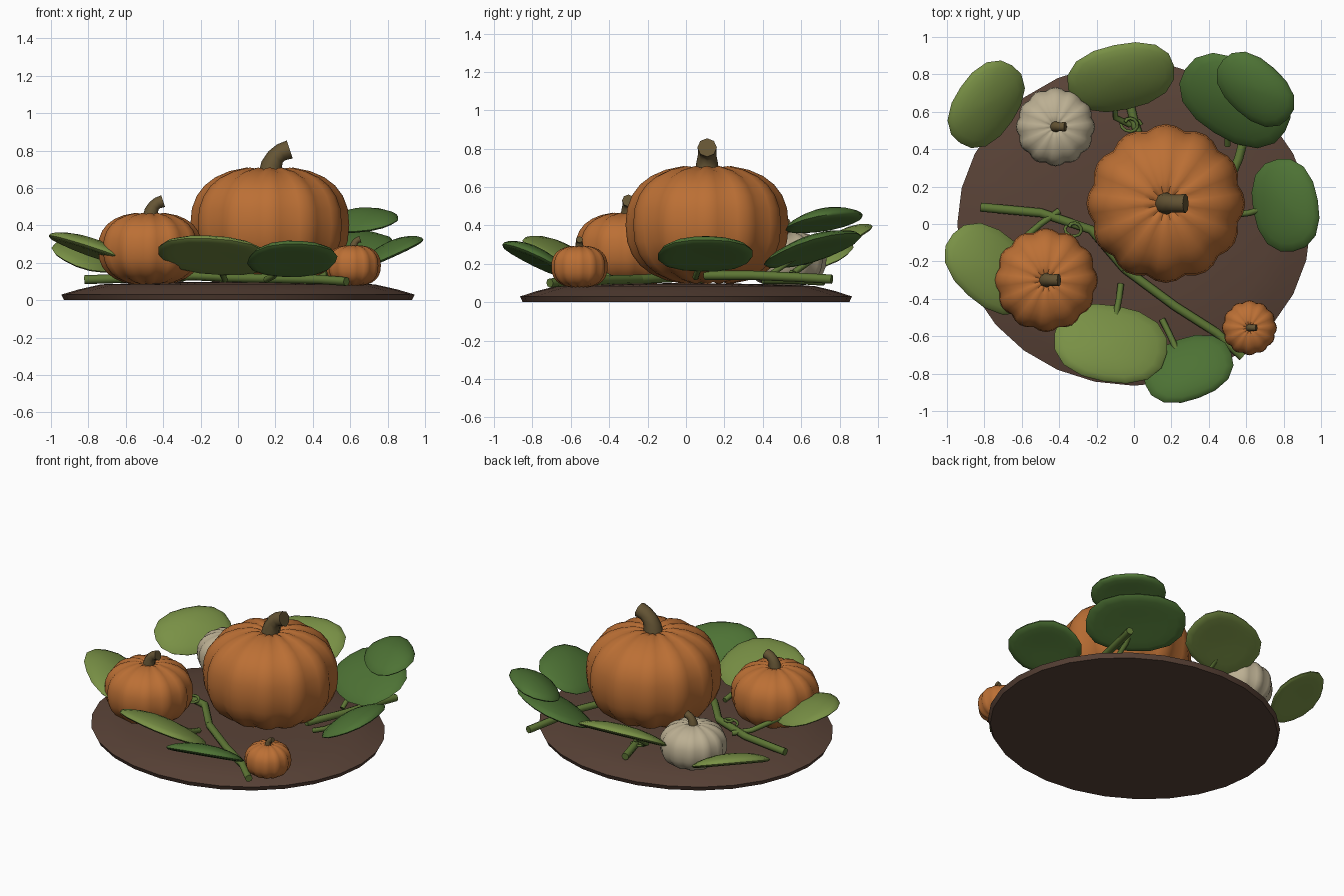
import bpy, bmesh, math
from math import sin, cos, pi, radians

if "Cube" in bpy.data.objects:
    bpy.data.objects.remove(bpy.data.objects["Cube"])


def material(name, rgb):
    m = bpy.data.materials.new(name)
    m.diffuse_color = (*rgb, 1)
    m.use_nodes = True
    m.node_tree.nodes["Principled BSDF"].inputs["Base Color"].default_value = m.diffuse_color
    return m


SOIL = material("soil", (0.10, 0.055, 0.038))
ORANGE = material("orange", (0.50, 0.16, 0.035))
CREAM = material("cream", (0.50, 0.43, 0.29))
STEM = material("stem", (0.13, 0.09, 0.035))
DARK = material("dark_leaf", (0.075, 0.17, 0.035))
LIGHT = material("light_leaf", (0.19, 0.28, 0.06))
VINE = material("vine", (0.11, 0.18, 0.035))


def finish(bm, name, mat, angle=40):
    bmesh.ops.recalc_face_normals(bm, faces=bm.faces)
    me = bpy.data.meshes.new(name)
    bm.to_mesh(me)
    bm.free()
    ob = bpy.data.objects.new(name, me)
    bpy.context.collection.objects.link(ob)
    me.materials.append(mat)
    bpy.ops.object.select_all(action='DESELECT')
    ob.select_set(True)
    bpy.context.view_layer.objects.active = ob
    bpy.ops.object.shade_smooth_by_angle(angle=radians(angle))
    return ob


def lathe(bm, profile, n, shape):
    """Rings from an (r, z) profile; shape(a, r, z) gives the point."""
    rings = [[bm.verts.new(shape(2 * pi * i / n, r, z)) for i in range(n)]
             for r, z in profile]
    for lo, hi in zip(rings, rings[1:]):
        for i in range(n):
            j = (i + 1) % n
            bm.faces.new((lo[i], lo[j], hi[j], hi[i]))
    bm.faces.new(rings[0])
    bm.faces.new(rings[-1])


def tube(name, pts, radii, mat, sides=8):
    """Swept tube with round sections along a smoothed path."""
    cu = bpy.data.curves.new(name, 'CURVE')
    cu.dimensions = '3D'
    cu.bevel_depth = 1
    cu.bevel_resolution = max(0, sides // 2 - 2)
    cu.use_fill_caps = True
    sp = cu.splines.new('POLY')
    sp.points.add(len(pts) - 1)
    for p, co, r in zip(sp.points, pts, radii):
        p.co = (*co, 1)
        p.radius = r
    cu.materials.append(mat)
    ob = bpy.data.objects.new(name, cu)
    bpy.context.collection.objects.link(ob)
    return ob


def pumpkin(name, x, y, z0, z1, R, mat, ribs=12):
    H, zc = (z1 - z0) / 2, (z0 + z1) / 2
    prof = [(0.10, -0.90)]
    for k in range(13):
        t = radians(-78 + 13 * k)
        s = sin(t)
        prof.append((cos(t) ** 0.78, math.copysign(abs(s) ** 0.85, s)))
    prof += [(0.17, 0.96), (0.08, 0.90)]

    def shape(a, r, z):
        rib = 1 - 0.065 * (1 - abs(cos(a * ribs / 2))) * min(1, r * 2)
        return (x + R * r * rib * cos(a), y + R * r * rib * sin(a),
                zc + H * z * (1 - 0.03 * (1 - abs(cos(a * ribs / 2)))))
    bm = bmesh.new()
    lathe(bm, prof, ribs * 4, shape)
    finish(bm, name, mat, 50)
    s = R / 0.42
    path = [(0, -0.05), (0.01, 0.01), (0.03, 0.05), (0.06, 0.075), (0.105, 0.09)]
    tube(name + "_stem", [(x + u * s, y, z1 + v * s) for u, v in path],
         [r * s for r in (0.062, 0.056, 0.048, 0.047, 0.05)], STEM)


def leaf(name, x, y, z, ang, a, b, gx, gy, mat):
    """Thick pad leaf: flattened super-ellipse whose plane slopes by gx, gy."""
    t = radians(ang)
    prof = []
    for k in range(11):
        p = radians(-85 + 17 * k)
        prof.append((cos(p), sin(p)))

    def shape(th, r, h):
        c, s = cos(th), sin(th)
        k = r / (abs(c) ** 2.4 + abs(s) ** 2.4) ** (1 / 2.4)
        u, v = a * k * c, b * k * s
        dx, dy = u * cos(t) - v * sin(t), u * sin(t) + v * cos(t)
        return (x + dx, y + dy, z + gx * dx + gy * dy + 0.04 * h - 0.03 * r * r + 0.015)
    bm = bmesh.new()
    lathe(bm, prof, 16, shape)
    finish(bm, name, mat, 60)


# Soil mound
bm = bmesh.new()
lathe(bm, [(0.93, 0), (0.945, 0.03), (0.85, 0.058), (0.73, 0.085), (0.4, 0.095), (0.05, 0.1)], 28,
      lambda a, r, z: (r * cos(a), 0.915 * r * sin(a), z))
finish(bm, "soil_mound", SOIL, 30)

# Pumpkins
pumpkin("large_pumpkin", 0.17, 0.11, 0.09, 0.715, 0.425, ORANGE)
pumpkin("medium_pumpkin", -0.47, -0.30, 0.08, 0.47, 0.278, ORANGE)
pumpkin("pale_pumpkin", -0.42, 0.52, 0.08, 0.37, 0.212, CREAM)
pumpkin("small_pumpkin", 0.617, -0.555, 0.075, 0.295, 0.147, ORANGE)

# Leaves, all rising outwards
leaves = [
    ("back_left_leaf", -0.79, 0.64, 0.25, 56, 0.25, 0.165, -0.35, 0.33, LIGHT),
    ("back_leaf", -0.07, 0.785, 0.31, 12, 0.29, 0.175, -0.05, 0.55, LIGHT),
    ("back_right_leaf", 0.54, 0.66, 0.285, -32, 0.315, 0.205, 0.2, 0.38, DARK),
    ("upper_right_leaf", 0.65, 0.72, 0.43, -42, 0.235, 0.15, 0.2, 0.25, DARK),
    ("right_leaf", 0.81, 0.10, 0.26, 100, 0.25, 0.175, 0.45, 0.05, DARK),
    ("front_right_leaf", 0.29, -0.775, 0.23, 20, 0.245, 0.165, 0.12, -0.5, DARK),
    ("front_leaf", -0.125, -0.64, 0.25, -10, 0.305, 0.205, -0.12, -0.45, LIGHT),
    ("left_leaf", -0.76, -0.24, 0.27, -42, 0.28, 0.19, -0.38, -0.1, LIGHT),
]
for args in leaves:
    leaf(*args)

# Vines lying on the soil
vines = [
    ("left_vine", [(-0.82, 0.09, 0.11), (-0.5, 0.06, 0.12), (-0.23, -0.03, 0.13), (-0.05, -0.24, 0.12)]),
    ("front_vine", [(-0.05, -0.24, 0.12), (0.22, -0.44, 0.115), (0.44, -0.58, 0.11), (0.58, -0.71, 0.1)]),
    ("back_right_vine", [(0.45, 0.1, 0.14), (0.56, 0.35, 0.14), (0.62, 0.58, 0.13), (0.67, 0.76, 0.12)]),
    ("back_vine", [(0.05, 0.4, 0.12), (-0.0, 0.55, 0.12), (-0.04, 0.72, 0.11)]),
]
for name, pts in vines:
    tube(name, pts, [0.024] * len(pts), VINE)

# Short leaf stalks
stalks = [
    ("front_stalk", [(-0.07, -0.32, 0.11), (-0.08, -0.4, 0.13), (-0.1, -0.5, 0.19)]),
    ("front_right_stalk", [(0.15, -0.51, 0.11), (0.19, -0.59, 0.13), (0.24, -0.7, 0.19)]),
    ("right_stalk", [(0.54, 0.05, 0.13), (0.62, 0.06, 0.16), (0.72, 0.09, 0.22)]),
    ("back_stalk", [(-0.02, 0.53, 0.12), (-0.1, 0.57, 0.16), (-0.1, 0.68, 0.24)]),
    ("back_right_stalk", [(0.5, 0.42, 0.13), (0.5, 0.52, 0.2), (0.52, 0.6, 0.26)]),
    ("left_stalk", [(-0.4, 0.07, 0.12), (-0.5, 0.0, 0.14), (-0.64, -0.12, 0.22)]),
]
for name, pts in stalks:
    tube(name, pts, [0.017] * 3, VINE, 6)

# Curly tendrils
for name, x, y in (("left_tendril", -0.32, -0.03), ("back_tendril", -0.02, 0.53)):
    pts = [(x + 0.06 * cos(k * 0.6) * (1 - k / 30), y + 0.035 * sin(k * 0.6), 0.115 + 0.003 * k)
           for k in range(16)]
    tube(name, pts, [0.009] * 16, VINE, 6)
